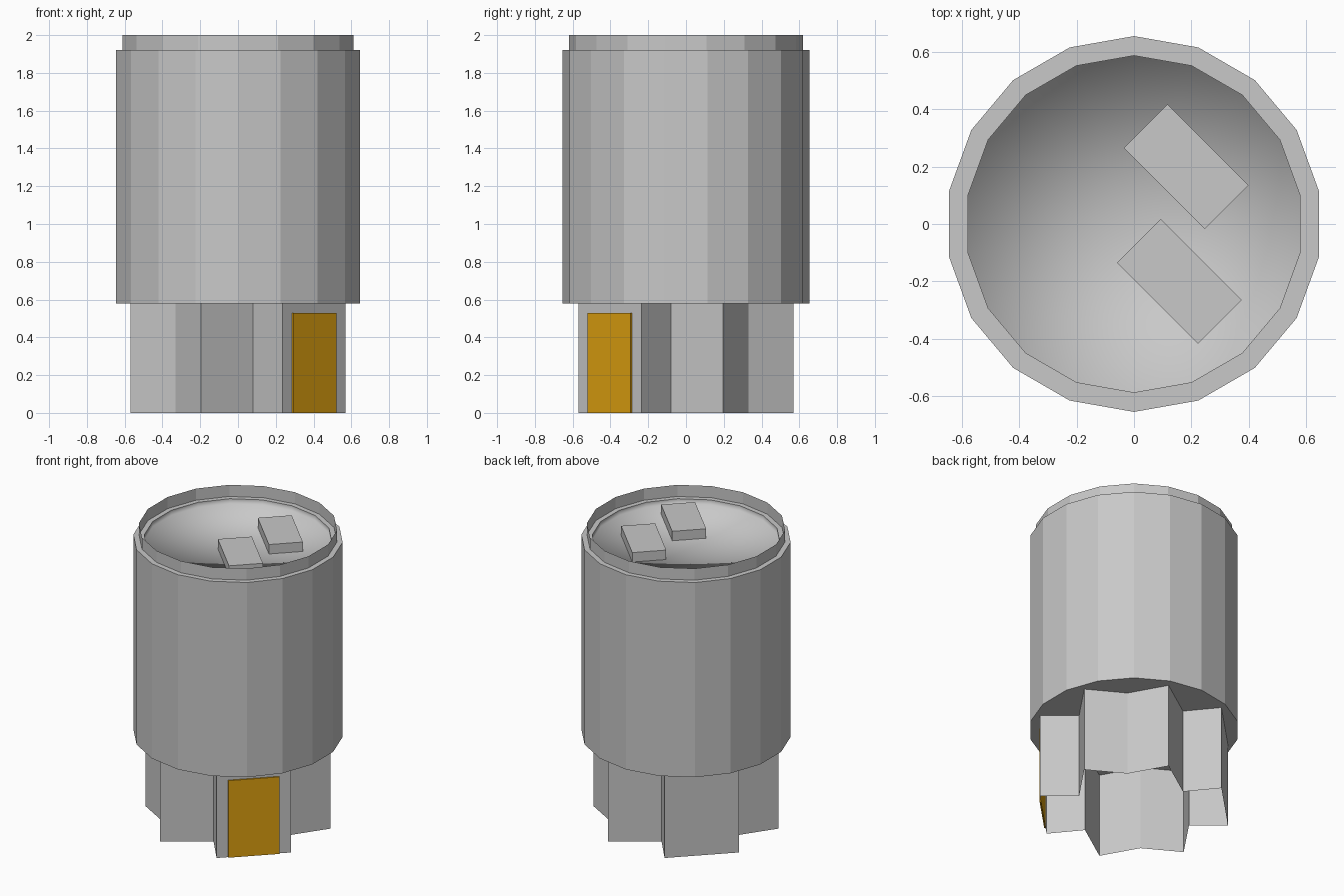
import bpy, bmesh
from math import sin, cos, pi, radians
from mathutils import Matrix

cube = bpy.data.objects.get("Cube")
if cube:
    bpy.data.objects.remove(cube, do_unlink=True)

SIDES = 18
FLOOR, RIM, BASE = 1.885, 1.92, 0.58


def material(name, rgb):
    m = bpy.data.materials.new(name)
    m.use_nodes = True
    m.diffuse_color = (*rgb, 1)
    m.node_tree.nodes["Principled BSDF"].inputs["Base Color"].default_value = (*rgb, 1)
    return m


grey = material("grey", (0.58, 0.58, 0.58))
gold = material("golden_yellow", (0.74, 0.36, 0.005))


def finish(name, bm, mat, smooth=False):
    for f in bm.faces:
        f.smooth = smooth
    mesh = bpy.data.meshes.new(name)
    bm.to_mesh(mesh)
    bm.free()
    mesh.materials.append(mat)
    obj = bpy.data.objects.new(name, mesh)
    bpy.context.collection.objects.link(obj)
    return obj


def revolve(name, profile, smooth=False):
    """Turn (radius, height) points, listed bottom outside upwards, around z."""
    bm = bmesh.new()
    rings = []
    for r, z in profile:
        if r == 0:
            rings.append([bm.verts.new((0, 0, z))] * SIDES)
        else:
            angles = [pi / 2 + 2 * pi * i / SIDES for i in range(SIDES)]
            rings.append([bm.verts.new((r * cos(a), r * sin(a), z)) for a in angles])
    for low, high in zip(rings, rings[1:]):
        for i in range(SIDES):
            j = (i + 1) % SIDES
            corners = dict.fromkeys((low[i], low[j], high[j], high[i]))
            bm.faces.new(list(corners))
    return finish(name, bm, grey, smooth)


def box(name, centre, size, angle, mat):
    bm = bmesh.new()
    bmesh.ops.create_cube(bm, size=1)
    bm.transform(Matrix.Translation(centre) @ Matrix.Rotation(radians(angle), 4, "Z")
                 @ Matrix.Diagonal((*size, 1)))
    return finish(name, bm, mat)


# Faceted drum, its thin upright lip and the softly shaded recessed top
revolve("body", [(0, BASE), (0.655, BASE), (0.655, RIM), (0.587, RIM)])
revolve("lip", [(0.62, RIM), (0.62, 2.0)])
revolve("recessed_top", [(0.587, RIM), (0.587, FLOOR), (0, FLOOR)], smooth=True)

# Two flat slabs lying on the recessed top
for side, y in (("back", 0.2), ("front", -0.2)):
    box(side + "_slab", (0.17 + 0.06 * y, y, (FLOOR + 1.95) / 2),
        (0.4, 0.215, 1.95 - FLOOR), -45, grey)

# Open star-shaped foot: half outline, repeated by a half turn
half = [(0.235, -0.568), (0.568, -0.235), (0.38, -0.08), (0.568, 0.195),
        (0.33, 0.33), (0.195, 0.568), (-0.08, 0.38)]
outline = half + [(-x, -y) for x, y in half]
bm = bmesh.new()
low = [bm.verts.new((x, y, 0)) for x, y in outline]
high = [bm.verts.new((x, y, BASE)) for x, y in outline]
for i in range(len(outline)):
    j = (i + 1) % len(outline)
    bm.faces.new((low[i], low[j], high[j], high[i]))
finish("star_foot", bm, grey)

# Coloured plate on one lobe of the foot
box("foot_plate", (0.4045, -0.4045, 0.265), (0.325, 0.009, 0.53), 45, gold)
